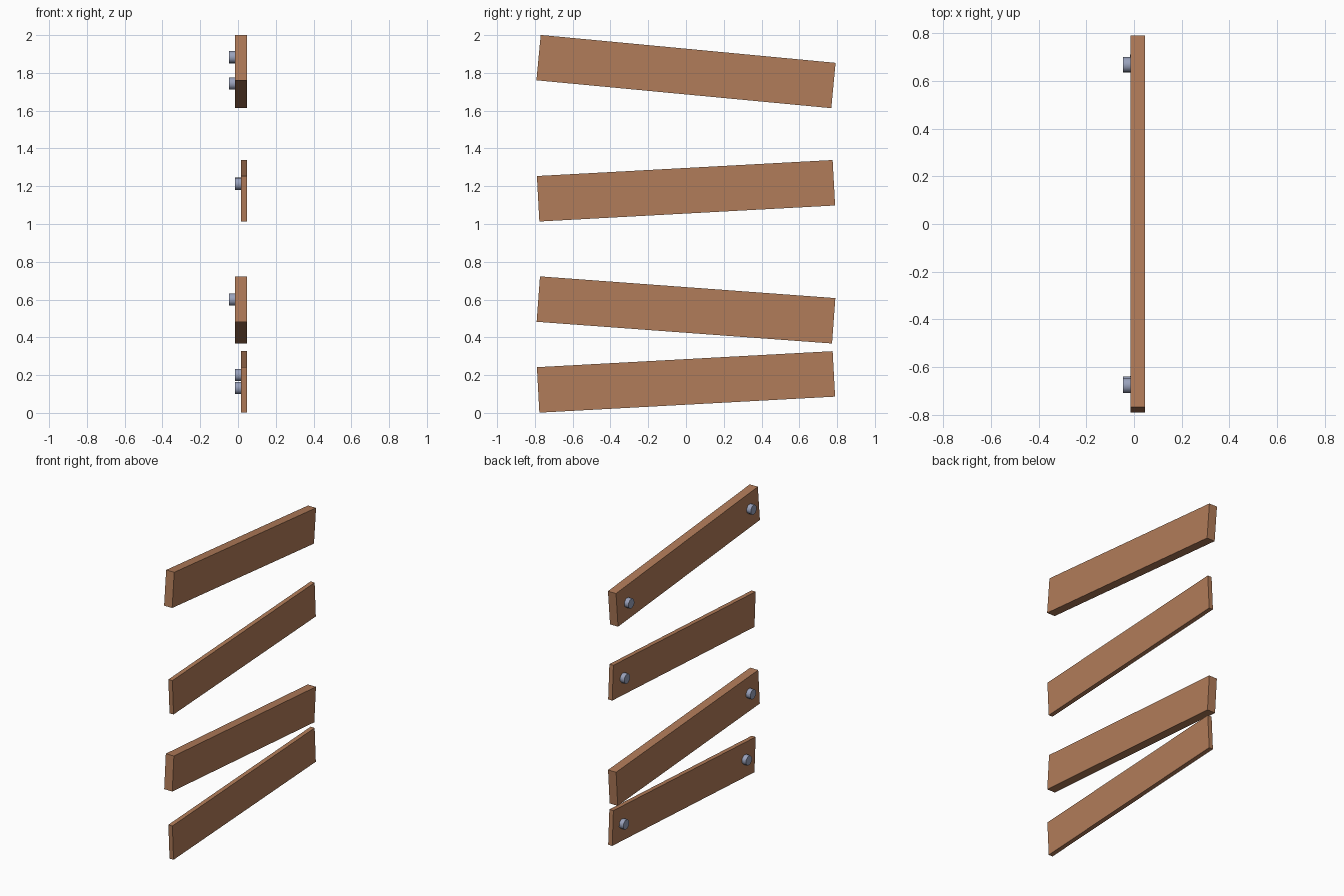
import bpy
import math
from mathutils import Matrix

if "Cube" in bpy.data.objects:
    bpy.data.objects.remove(bpy.data.objects["Cube"])


def material(name, rgb):
    m = bpy.data.materials.new(name)
    m.diffuse_color = (*rgb, 1.0)
    m.use_nodes = True
    m.node_tree.nodes["Principled BSDF"].inputs["Base Color"].default_value = m.diffuse_color
    return m


WOOD = material("brown wood", (0.44, 0.20, 0.10))
STEEL = material("blue grey steel", (0.32, 0.36, 0.50))

LENGTH, WIDTH, RIGHT = 1.568, 0.241, 0.047


def plank(name, z, degrees, left):
    # Tilted board; left is the x of its back face
    bpy.ops.mesh.primitive_cube_add(size=1)
    ob = bpy.context.object
    ob.name = name
    ob.data.transform(Matrix.Diagonal((RIGHT - left, LENGTH, WIDTH, 1)))
    ob.location = ((RIGHT + left) / 2, 0, z)
    ob.rotation_euler.x = math.radians(degrees)
    ob.data.materials.append(WOOD)


def bolt(name, y, z, degrees, face):
    # Eight-sided bolt head standing out from the board's back face
    bpy.ops.mesh.primitive_cylinder_add(vertices=8, radius=0.034, depth=0.032)
    ob = bpy.context.object
    ob.name = name
    ob.data.transform(Matrix.Rotation(math.radians(22.5), 4, 'Z'))
    ob.data.transform(Matrix.Rotation(math.radians(90), 4, 'Y'))
    ob.location = (face - 0.016, y, z)
    ob.rotation_euler.x = math.radians(degrees)
    ob.data.materials.append(STEEL)
    bpy.ops.object.shade_smooth_by_angle(angle=math.radians(50))


# name, centre height, tilt, back face x, bolts (y, z)
BOARDS = [
    ("top", 1.807, -5.4, -0.015, [(-0.678, 1.883), (0.668, 1.744)]),
    ("upper", 1.176, 3.1, 0.016, [(0.67, 1.213)]),
    ("lower", 0.545, -4.2, -0.015, [(-0.672, 0.600)]),
    ("bottom", 0.164, 3.1, 0.016, [(0.68, 0.201), (-0.67, 0.132)]),
]

for label, z, tilt, face, bolts in BOARDS:
    plank(label + "_plank", z, tilt, face)
    for i, (by, bz) in enumerate(bolts):
        bolt(f"{label}_bolt_{i + 1}", by, bz, tilt, face)
